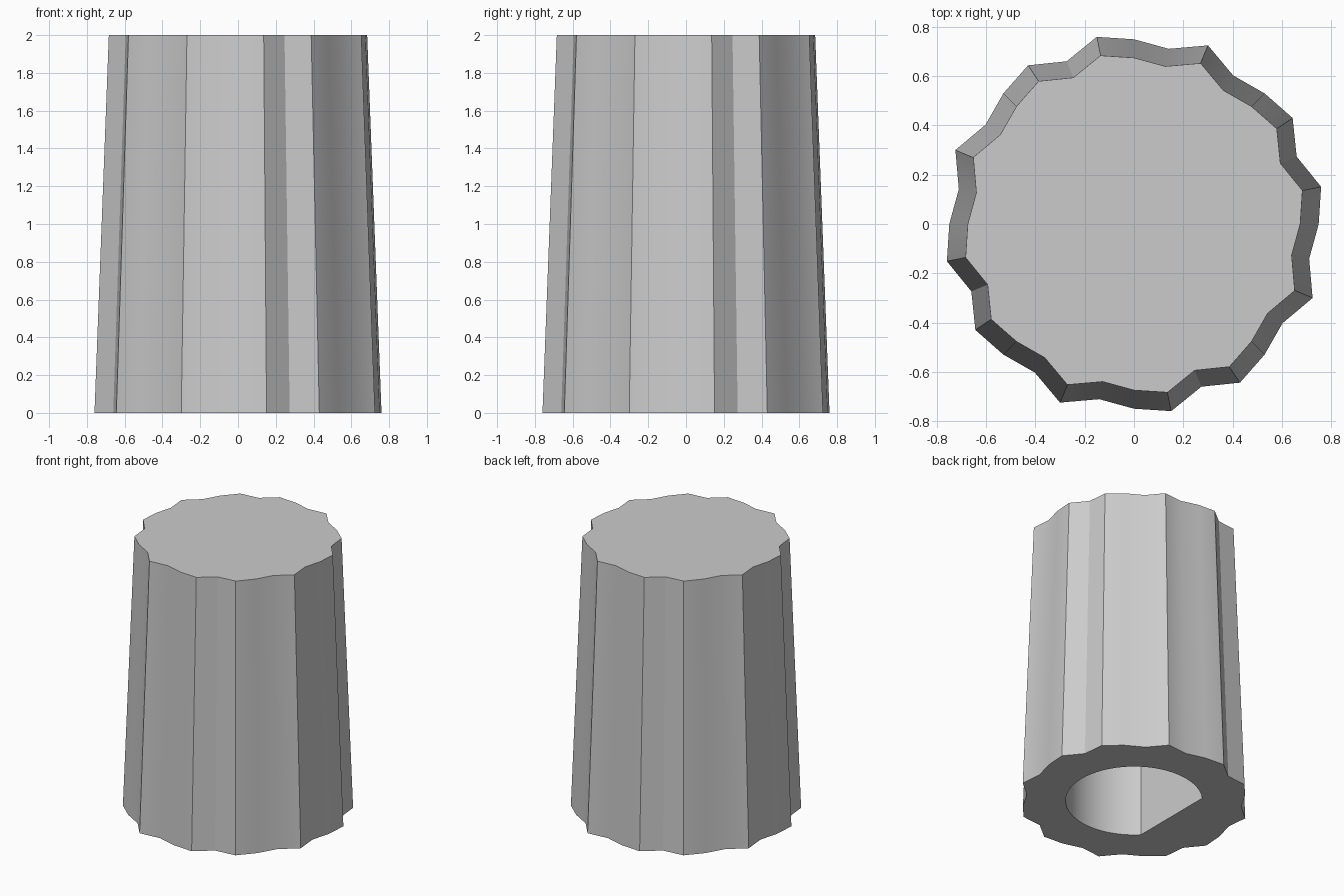
import bpy
import bmesh
from math import sin, cos, acos, radians, tau

cube = bpy.data.objects.get("Cube")
if cube:
    bpy.data.objects.remove(cube, do_unlink=True)

HEIGHT, RADIUS, FLUTE, TAPER = 2.0, 0.75, 0.035, 0.9
BORE_RADIUS, BORE_FLAT, BORE_DEPTH = 0.46, 0.33, 1.2

# Matte grey plastic
grey = bpy.data.materials.new("grey plastic")
grey.use_nodes = True
colour = (0.6, 0.6, 0.6, 1)
grey.diffuse_color = colour
grey.node_tree.nodes["Principled BSDF"].inputs["Base Color"].default_value = colour


def fluted_outline(steps=32, waves=12):
    """Circle with a sine ripple, sampled coarsely."""
    points = []
    for i in range(steps):
        a = tau * i / steps
        r = RADIUS + FLUTE * sin(waves * a)
        points.append((r * cos(a), r * sin(a)))
    return points


def bore_outline(steps=48):
    """D-shaped shaft hole with its flat towards -x."""
    end = tau / 2 - acos(BORE_FLAT / BORE_RADIUS)
    angles = [-end + 2 * end * i / steps for i in range(steps + 1)]
    return [(BORE_RADIUS * cos(a), BORE_RADIUS * sin(a)) for a in angles]


def wall(bm, outline, z_top, scale):
    """Extrude an outline up to a cap; return the edges of its open bottom."""
    low = [bm.verts.new((x, y, 0)) for x, y in outline]
    high = [bm.verts.new((x * scale, y * scale, z_top)) for x, y in outline]
    n = len(outline)
    for i in range(n):
        j = (i + 1) % n
        bm.faces.new((low[i], low[j], high[j], high[i]))
    bm.faces.new(high)
    return [bm.edges.get((low[i], low[(i + 1) % n])) for i in range(n)]


# Knob body: tapered fluted shell, blind bore, and a ring closing the underside
bm = bmesh.new()
rims = wall(bm, fluted_outline(), HEIGHT, TAPER)
rims += wall(bm, bore_outline(), BORE_DEPTH, 1)
bmesh.ops.triangle_fill(bm, edges=rims, use_beauty=True, normal=(0, 0, -1))
bmesh.ops.recalc_face_normals(bm, faces=bm.faces)

mesh = bpy.data.meshes.new("fluted_knob")
bm.to_mesh(mesh)
bm.free()
mesh.materials.append(grey)
knob = bpy.data.objects.new("fluted_knob", mesh)
bpy.context.collection.objects.link(knob)

# Smooth the gentle flutes, keep ridges and rims sharp
bpy.ops.object.select_all(action="DESELECT")
knob.select_set(True)
bpy.context.view_layer.objects.active = knob
bpy.ops.object.shade_smooth_by_angle(angle=radians(30))
